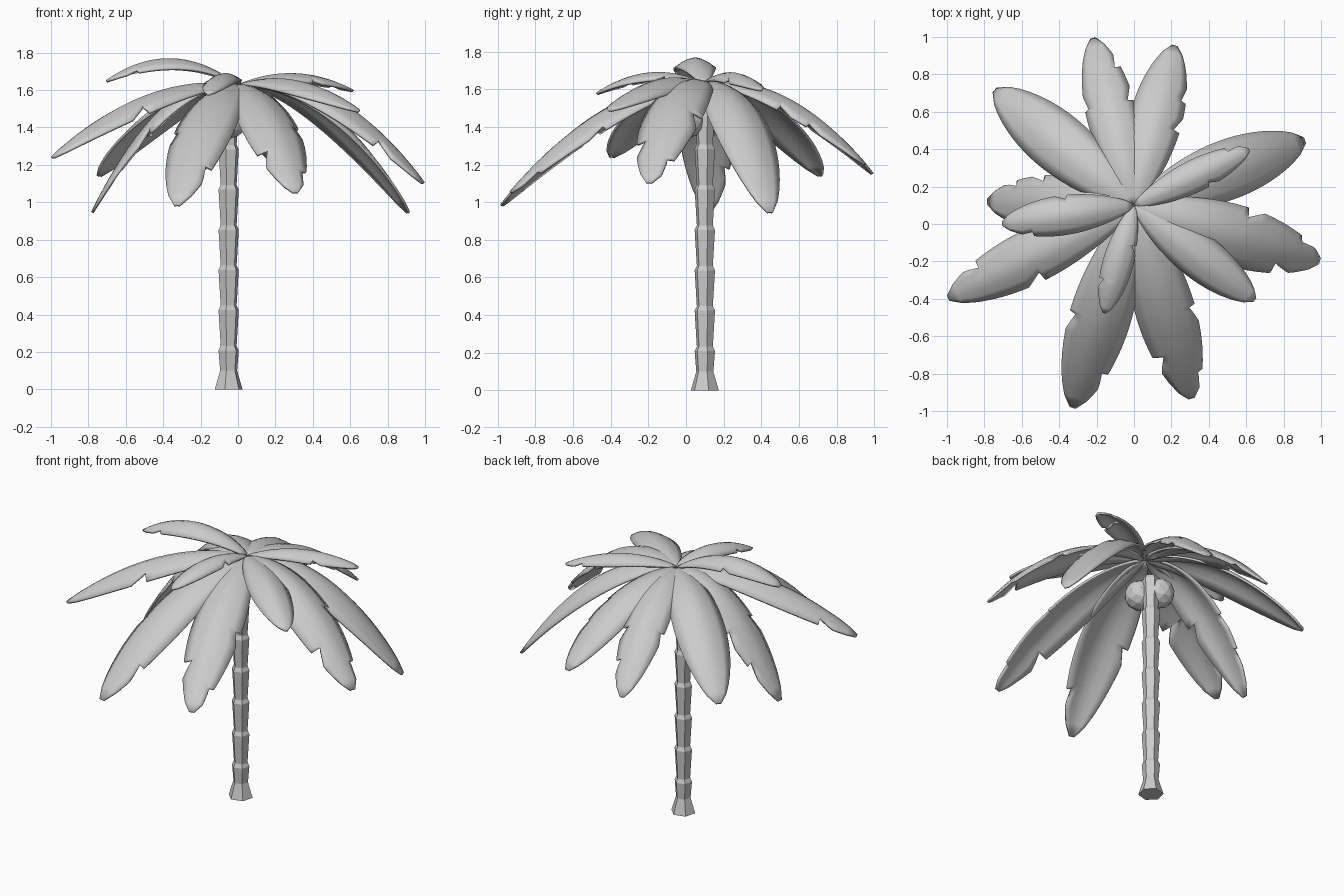
import bpy, bmesh, math
from mathutils import Vector

cube = bpy.data.objects.get("Cube")
if cube:
    bpy.data.objects.remove(cube)

grey = bpy.data.materials.new("light_grey")
grey.use_nodes = True
colour = (0.6, 0.6, 0.6, 1)
grey.diffuse_color = colour
grey.node_tree.nodes["Principled BSDF"].inputs["Base Color"].default_value = colour

TRUNK = Vector((-0.05, 0.1, 0))
CROWN = Vector((0, 0.1, 1.63))
RECOVERY = 0.075


def make_object(name, bm):
    bmesh.ops.recalc_face_normals(bm, faces=bm.faces)
    mesh = bpy.data.meshes.new(name)
    bm.to_mesh(mesh)
    bm.free()
    mesh.materials.append(grey)
    obj = bpy.data.objects.new(name, mesh)
    bpy.context.collection.objects.link(obj)
    return obj


def make_trunk():
    # flared foot, then stacked segments that widen upwards
    profile = [(0.0, 0.077), (0.1, 0.047)]
    for i in range(7):
        z = 0.22 + 0.215 * i
        profile += [(z - 0.012, 0.056), (z + 0.012, 0.044)]
    bm = bmesh.new()
    sides = 6
    rings = []
    for z, r in profile:
        angles = [math.tau * i / sides + math.radians(15) for i in range(sides)]
        rings.append([bm.verts.new(TRUNK + Vector((r * math.cos(a), r * math.sin(a), z)))
                      for a in angles])
    for low, high in zip(rings, rings[1:]):
        for i in range(sides):
            j = (i + 1) % sides
            bm.faces.new((low[i], low[j], high[j], high[i]))
    bm.faces.new(rings[0])
    bm.faces.new(rings[-1])
    make_object("trunk", bm)


def make_coconut(name, place):
    bm = bmesh.new()
    bmesh.ops.create_icosphere(bm, subdivisions=2, radius=0.096)
    bmesh.ops.translate(bm, verts=bm.verts, vec=place)
    make_object(name, bm)


def half_width(t):
    # leaf outline: slim root, broad middle, rounded point
    return max(0.0, math.sin(math.pi * t)) ** 0.6 * (0.84 + 0.25 * t)


def make_leaf(name, tip, mid_rise, width, notches):
    # notches: (side, position, depth), side +1 is left of the growth direction
    bm = bmesh.new()
    tip = Vector(tip)
    run = Vector((tip.x - CROWN.x, tip.y - CROWN.y, 0))
    across = Vector((-run.y, run.x, 0)).normalized()
    drop = tip.z - CROWN.z
    a, b = 4 * mid_rise - drop, 2 * drop - 4 * mid_rise
    stations = {0.008 + 0.986 * i / 20 for i in range(21)}
    for side, at, depth in notches:
        stations |= {at - 0.012, at, at + RECOVERY}
    rows = []
    for t in sorted(stations):
        centre = CROWN + run * t + Vector((0, 0, a * t + b * t * t))
        row = []
        for u in (-1, -0.66, -0.33, 0, 0.33, 0.66, 1):
            v = u * width * half_width(t)
            for side, at, depth in notches:
                if side * u > 0 and at - 0.001 <= t < at + RECOVERY:
                    v *= 1 - depth * (1 - (t - at) / RECOVERY)
            sag = 0.5 * width * (abs(v) / width) ** 1.6
            row.append(bm.verts.new(centre + across * v - Vector((0, 0, sag))))
        rows.append(row)
    for p, q in zip(rows, rows[1:]):
        for i in range(len(p) - 1):
            bm.faces.new((p[i], p[i + 1], q[i + 1], q[i]))
    obj = make_object(name, bm)
    # normals face upwards so the thickness grows downwards
    if obj.data.polygons[len(obj.data.polygons) // 2].normal.z < 0:
        obj.data.flip_normals()
    shell = obj.modifiers.new("thickness", 'SOLIDIFY')
    shell.thickness = 0.014
    shell.offset = -1
    bpy.ops.object.select_all(action='DESELECT')
    obj.select_set(True)
    bpy.context.view_layer.objects.active = obj
    bpy.ops.object.shade_smooth_by_angle(angle=math.radians(35))


make_trunk()
make_coconut("coconut_front", Vector((-0.043, 0.005, 1.435)))
make_coconut("coconut_left", Vector((-0.115, 0.1, 1.435)))

# name, tip, rise at mid length, half width, notches
leaves = [
    ("leaf_back_a", (-0.22, 1.0, 1.15), -0.08, 0.14, [(-1, 0.6, 0.25), (-1, 0.8, 0.3), (1, 0.6, 0.15)]),
    ("leaf_back_b", (0.22, 0.96, 1.2), -0.07, 0.145, [(-1, 0.5, 0.25), (-1, 0.68, 0.2)]),
    ("leaf_back_side", (-0.75, 0.72, 1.14), -0.08, 0.165, []),
    ("leaf_side_low", (-0.79, 0.12, 0.94), -0.115, 0.155, [(-1, 0.62, 0.2), (1, 0.6, 0.3), (-1, 0.8, 0.25)]),
    ("leaf_front_side", (-1.0, -0.4, 1.24), -0.06, 0.15, [(1, 0.55, 0.35), (-1, 0.8, 0.35)]),
    ("leaf_front_a", (-0.33, -0.99, 0.98), -0.14, 0.17, [(-1, 0.57, 0.2), (1, 0.8, 0.25)]),
    ("leaf_front_b", (0.31, -0.94, 1.05), -0.13, 0.165, [(1, 0.56, 0.2), (-1, 0.76, 0.4), (1, 0.88, 0.25)]),
    ("leaf_far_front", (1.0, -0.2, 1.1), -0.06, 0.17, [(1, 0.58, 0.3), (-1, 0.78, 0.4), (1, 0.88, 0.3)]),
    ("leaf_far_back", (0.92, 0.45, 0.94), -0.12, 0.165, []),
    ("leaf_top_front", (0.65, -0.41, 1.49), 0.02, 0.125, []),
    ("leaf_top_back", (0.62, 0.4, 1.6), 0.06, 0.09, [(-1, 0.6, 0.25), (1, 0.84, 0.35)]),
    ("leaf_top_side", (-0.71, 0.0, 1.65), 0.14, 0.11, [(-1, 0.5, 0.2), (1, 0.78, 0.25)]),
    ("leaf_top_small", (-0.16, -0.48, 1.58), 0.06, 0.085, [(1, 0.35, 0.35), (-1, 0.7, 0.3)]),
]
for leaf in leaves:
    make_leaf(*leaf)
